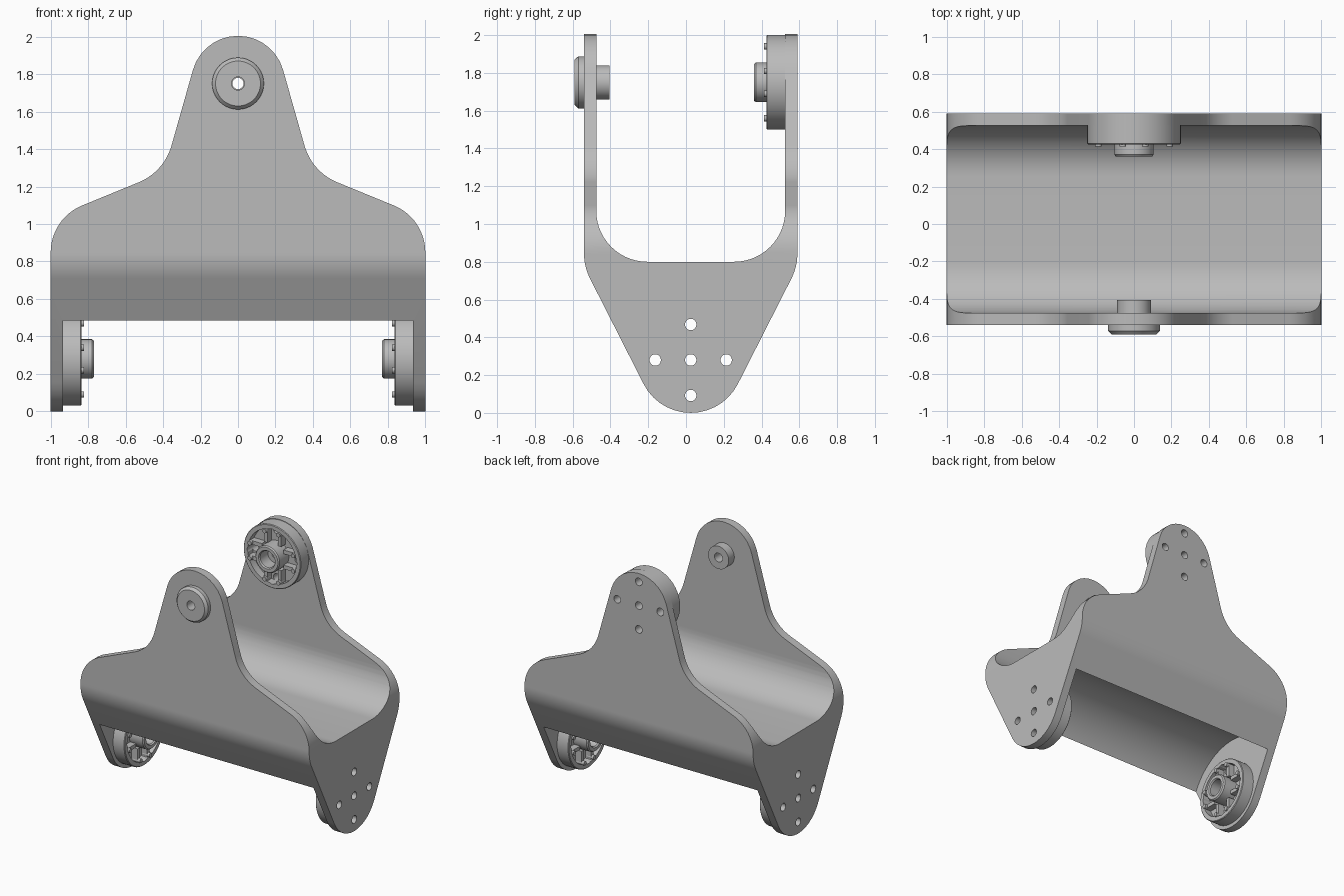
import bpy, bmesh, math
from mathutils import Vector, Matrix

if "Cube" in bpy.data.objects:
    bpy.data.objects.remove(bpy.data.objects["Cube"], do_unlink=True)

grey = bpy.data.materials.new("plain grey")
grey.use_nodes = True
grey.diffuse_color = (0.5, 0.5, 0.5, 1)
grey.node_tree.nodes["Principled BSDF"].inputs["Base Color"].default_value = (0.5, 0.5, 0.5, 1)

AXIS_Y = 0.025      # middle plane between the two upright walls
LOW, HIGH = 0.28, 1.75   # heights of the two pivot axes
WALL_IN = 0.5       # inner face of the walls, from the middle plane
PLATE_IN = 0.935    # inner face of the end plates
HOLES = [(0, 0), (0.188, 0), (-0.188, 0), (0, 0.188), (0, -0.188)]
TO_X = Matrix.Rotation(math.pi / 2, 4, 'Y')    # local z -> +x
TO_Y = Matrix.Rotation(-math.pi / 2, 4, 'X')   # local z -> +y


def finish(bm, name):
    bmesh.ops.recalc_face_normals(bm, faces=bm.faces)
    mesh = bpy.data.meshes.new(name)
    bm.to_mesh(mesh)
    bm.free()
    mesh.materials.append(grey)
    ob = bpy.data.objects.new(name, mesh)
    bpy.context.collection.objects.link(ob)
    return ob


def fillet(corners, steps=14):
    """Outline from (u, v, radius) corners, rounding each one."""
    out = []
    for i, (u, v, r) in enumerate(corners):
        p = Vector((u, v))
        if r == 0:
            out.append(p)
            continue
        a = (Vector(corners[i - 1][:2]) - p).normalized()
        b = (Vector(corners[(i + 1) % len(corners)][:2]) - p).normalized()
        half = a.angle(b) / 2
        c = p + (a + b).normalized() * r / math.sin(half)
        s = p + a * r / math.tan(half) - c
        e = p + b * r / math.tan(half) - c
        turn = math.atan2(s.x * e.y - s.y * e.x, s.dot(e))
        for k in range(steps + 1):
            t = turn * k / steps
            out.append(c + Vector((s.x * math.cos(t) - s.y * math.sin(t),
                                   s.x * math.sin(t) + s.y * math.cos(t))))
    return out


def extrude(name, outline, place, travel):
    bm = bmesh.new()
    face = bm.faces.new([bm.verts.new(place(p)) for p in outline])
    ext = bmesh.ops.extrude_face_region(bm, geom=[face])
    moved = [g for g in ext["geom"] if isinstance(g, bmesh.types.BMVert)]
    bmesh.ops.translate(bm, verts=moved, vec=travel)
    return finish(bm, name)


def add_rod(bm, radius, start, end, matrix, u=0, v=0, sides=32):
    at = Matrix.Translation((u, v, (start + end) / 2))
    bmesh.ops.create_cone(bm, cap_ends=True, segments=sides, radius1=radius,
                          radius2=radius, depth=end - start, matrix=matrix @ at)


def lathe(bm, profile, sides=64):
    """Spin a closed (radius, height) profile around local z."""
    rings = [[bm.verts.new((r * math.cos(k * math.tau / sides),
                            r * math.sin(k * math.tau / sides), h))
              for r, h in profile] for k in range(sides)]
    n = len(profile)
    for k in range(sides):
        a, b = rings[k], rings[(k + 1) % sides]
        for j in range(n):
            bm.faces.new((a[j], b[j], b[(j + 1) % n], a[(j + 1) % n]))


def boolean(ob, cutter, operation):
    mod = ob.modifiers.new("cut", 'BOOLEAN')
    mod.object, mod.operation, mod.solver = cutter, operation, 'EXACT'
    bpy.context.view_layer.update()
    graph = bpy.context.evaluated_depsgraph_get()
    mesh = bpy.data.meshes.new_from_object(ob.evaluated_get(graph))
    ob.modifiers.clear()
    ob.data = mesh
    bpy.data.objects.remove(cutter, do_unlink=True)


def smooth(ob):
    bpy.ops.object.select_all(action='DESELECT')
    ob.select_set(True)
    bpy.context.view_layer.objects.active = ob
    bpy.ops.object.shade_smooth_by_angle(angle=math.radians(30))


# Bracket: end profile carried along x, trimmed to the front outline
end_half = [(0.565, 0.774, 0.3), (0.565, 2.1, 0), (WALL_IN, 2.1, 0), (WALL_IN, 0.8, 0.27)]
end_shape = [(0, -0.338, 0.28)] + end_half + [(-y, z, r) for y, z, r in reversed(end_half)]
front_half = [(1, -0.1, 0), (1, 1.03, 0.27), (0.395, 1.278, 0.3)]
front_shape = front_half + [(0, 2.671, 0.25)] + [(-x, z, r) for x, z, r in reversed(front_half)]

bracket = extrude("bracket", fillet(end_shape),
                  lambda p: (-1.1, p.x + AXIS_Y, p.y), (2.2, 0, 0))
trim = extrude("trim", fillet(front_shape), lambda p: (p.x, -1, p.y), (0, 2, 0))
boolean(bracket, trim, 'INTERSECT')

# Arched clearance between the end plates
bm = bmesh.new()
low_axis = Matrix.Translation((0, AXIS_Y, LOW)) @ TO_X
high_axis = Matrix.Translation((0, AXIS_Y, HIGH)) @ TO_Y
add_rod(bm, 0.465, -PLATE_IN, PLATE_IN, low_axis, sides=96)
boolean(bracket, finish(bm, "arch"), 'DIFFERENCE')

# Screw holes in the end plates and the back wall, pivot hole in the front wall
bm = bmesh.new()
for u, v in HOLES:
    add_rod(bm, 0.03, -1.2, 1.2, low_axis, u, v)
    add_rod(bm, 0.03, 0.1, 0.8, high_axis, u, v)
add_rod(bm, 0.05, -0.8, -0.1, high_axis)
boolean(bracket, finish(bm, "holes"), 'DIFFERENCE')
smooth(bracket)

# Horn: rimmed disc with a hollow hub, screw holes and paired ribs
bm = bmesh.new()
lathe(bm, [(0.03, 0), (0.25, 0), (0.25, 0.095), (0.245, 0.1), (0.212, 0.1), (0.212, 0.04),
           (0.105, 0.04), (0.105, 0.155), (0.097, 0.165), (0.072, 0.165), (0.065, 0.155),
           (0.065, 0.06), (0.03, 0.06)])
horn = finish(bm, "horn_back")
bm = bmesh.new()
for u, v in HOLES[1:]:
    add_rod(bm, 0.03, -0.1, 0.3, Matrix(), u, v)
boolean(horn, finish(bm, "horn_holes"), 'DIFFERENCE')

bm = bmesh.new()
bm.from_mesh(horn.data)
for quarter in range(4):
    turn = Matrix.Rotation(quarter * math.pi / 2, 4, 'Z')
    for side in (-1, 1):
        rib = Matrix.Translation((0.152, 0.06 * side, 0.064)) @ Matrix.Diagonal((0.115, 0.03, 0.056, 1))
        bmesh.ops.create_cube(bm, size=1, matrix=turn @ rib)
        add_rod(bm, 0.017, 0.05, 0.112, turn, 0.19, 0.06 * side, sides=16)
bm.to_mesh(horn.data)
bm.free()
smooth(horn)

# Three horns, each facing inward
horn.matrix_world = Matrix.Translation((0, AXIS_Y + WALL_IN, HIGH)) @ TO_Y @ Matrix.Rotation(math.pi, 4, 'X')
for name, side in (("horn_left", 1), ("horn_right", -1)):
    copy = bpy.data.objects.new(name, horn.data)
    bpy.context.collection.objects.link(copy)
    facing = Matrix.Rotation(-side * math.pi / 2, 4, 'Y')
    copy.matrix_world = Matrix.Translation((side * PLATE_IN, AXIS_Y, LOW)) @ facing

# Idler pin through the front wall: chamfered cap outside, stub inside
bm = bmesh.new()
lathe(bm, [(0.035, 0), (0.12, 0), (0.138, 0.02), (0.138, 0.055), (0.09, 0.055),
           (0.09, 0.185), (0.035, 0.185)])
pin = finish(bm, "idler_pin")
smooth(pin)
pin.matrix_world = Matrix.Translation((0, -0.59, HIGH)) @ TO_Y
